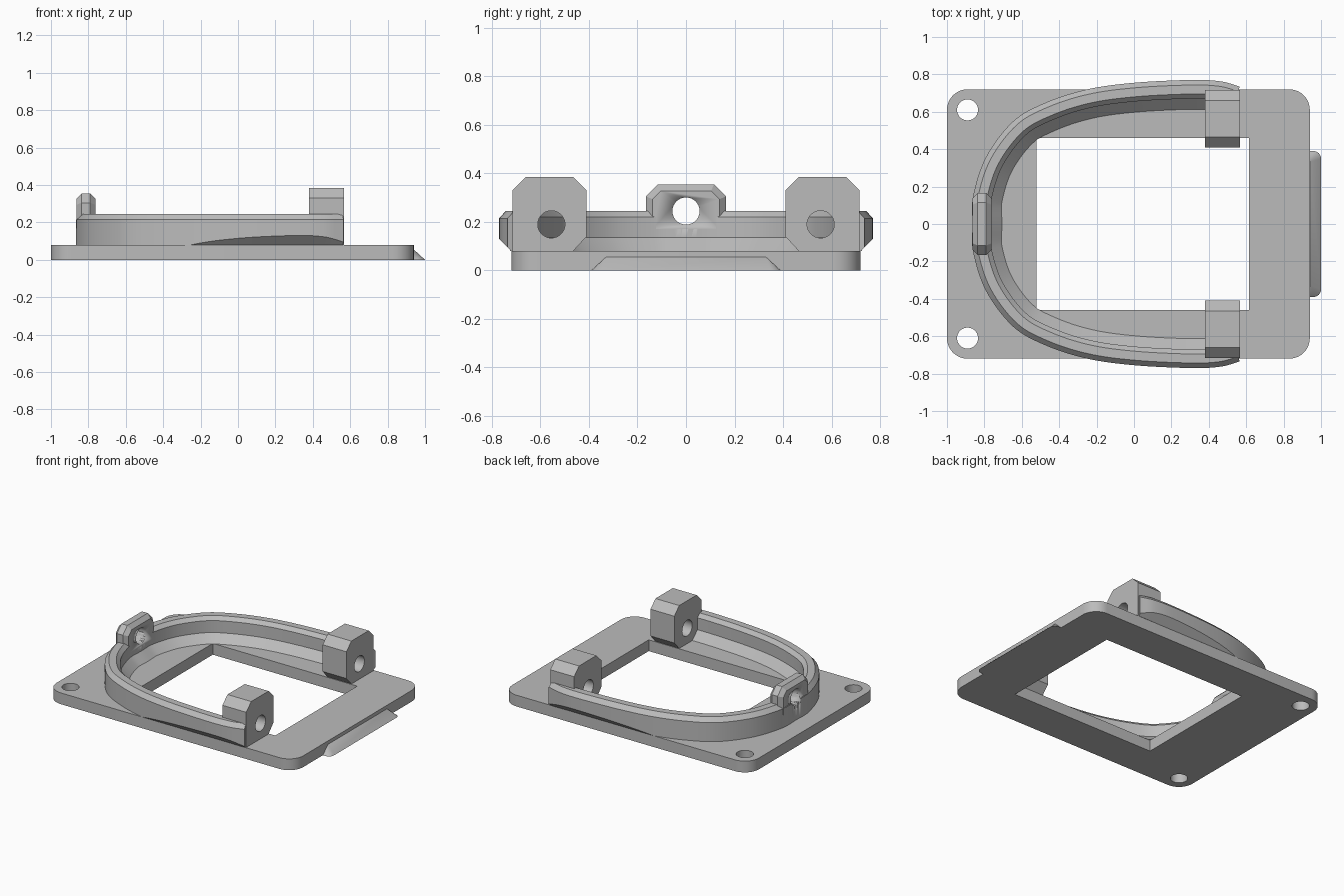
import bpy, bmesh, math
from mathutils import Matrix, Vector

cube = bpy.data.objects.get("Cube")
if cube:
    bpy.data.objects.remove(cube)

grey = bpy.data.materials.new("mid_grey")
grey.use_nodes = True
grey.diffuse_color = (0.5, 0.5, 0.5, 1)
grey.node_tree.nodes["Principled BSDF"].inputs["Base Color"].default_value = (0.5, 0.5, 0.5, 1)

PLATE_TOP, PLATE_EDGE = 0.08, 0.72


def finish(name, bm):
    """Clean the mesh, make the object and shade it with sharp edges kept."""
    bmesh.ops.remove_doubles(bm, verts=bm.verts, dist=0.0005)
    bmesh.ops.recalc_face_normals(bm, faces=bm.faces)
    mesh = bpy.data.meshes.new(name)
    bm.to_mesh(mesh)
    bm.free()
    mesh.materials.append(grey)
    obj = bpy.data.objects.new(name, mesh)
    bpy.context.collection.objects.link(obj)
    select(obj)
    bpy.ops.object.shade_smooth_by_angle(angle=math.radians(30))
    return obj


def select(obj):
    bpy.ops.object.select_all(action='DESELECT')
    obj.select_set(True)
    bpy.context.view_layer.objects.active = obj


def arc(cx, cy, r, start=0, sweep=360, n=40):
    count = n if sweep == 360 else n + 1
    angles = [math.radians(start + sweep * i / n) for i in range(count)]
    return [(cx + r * math.cos(a), cy + r * math.sin(a)) for a in angles]


def prism(name, loops, depth, matrix):
    """Extrude a filled outline; further loops become holes."""
    curve = bpy.data.curves.new(name, 'CURVE')
    curve.dimensions, curve.fill_mode, curve.extrude = '2D', 'BOTH', depth / 2
    for loop in loops:
        spline = curve.splines.new('POLY')
        spline.points.add(len(loop) - 1)
        for p, co in zip(spline.points, loop):
            p.co = (co[0], co[1], 0, 1)
        spline.use_cyclic_u = True
    temp = bpy.data.objects.new(name + "_outline", curve)
    bpy.context.collection.objects.link(temp)
    bpy.context.view_layer.update()
    mesh = bpy.data.meshes.new_from_object(temp)
    bm = bmesh.new()
    bm.from_mesh(mesh)
    bm.transform(matrix)
    bpy.data.objects.remove(temp)
    bpy.data.meshes.remove(mesh)
    bpy.data.curves.remove(curve)
    return finish(name, bm)


def loft(name, rings):
    """Skin closed rings of equal length and cap both ends."""
    bm = bmesh.new()
    rows = [[bm.verts.new(p) for p in ring] for ring in rings]
    n = len(rows[0])
    for a, b in zip(rows, rows[1:]):
        for i in range(n):
            j = (i + 1) % n
            bm.faces.new((a[i], a[j], b[j], b[i]))
    bm.faces.new(rows[0])
    bm.faces.new(rows[-1])
    return finish(name, bm)


# Base plate with rounded corners, window and two screw holes
r = 0.11
corners = [(0.94 - r, 0.72 - r, 0), (-1 + r, 0.72 - r, 90),
           (-1 + r, r - 0.72, 180), (0.94 - r, r - 0.72, 270)]
outline = [p for x, y, a in corners for p in arc(x, y, r, a, 90, 10)]
window = [(-0.52, -0.46), (0.615, -0.46), (0.615, 0.46), (-0.52, 0.46)]
screws = [arc(-0.89, s * 0.61, 0.056) for s in (-1, 1)]
prism("base_plate", [outline, window] + screws, PLATE_TOP,
      Matrix.Translation((0, 0, PLATE_TOP / 2)))

# Sloping lip on the +x edge
bm = bmesh.new()
for s in (-1, 1):
    for x, y in [(0.94, 0.39)] + arc(0.96, 0.35, 0.04, 0, 90, 6):
        bm.verts.new((x, s * y, 0))
    bm.verts.new((0.94, s * 0.33, 0.055))
bmesh.ops.convex_hull(bm, input=bm.verts)
bmesh.ops.dissolve_limit(bm, angle_limit=0.01, verts=bm.verts, edges=bm.edges)
finish("edge_lip", bm)

# Curved rail: half of its outer path, mirrored and smoothed
half = [(-0.863, 0.0), (-0.86, 0.15), (-0.79, 0.36), (-0.645, 0.55), (-0.47, 0.65),
        (-0.25, 0.72), (0, 0.755), (0.3, 0.77), (0.46, 0.763), (0.565, 0.735)]
keys = [Vector((x, -y)) for x, y in reversed(half)] + [Vector(p) for p in half[1:]]
keys = [2 * keys[0] - keys[1]] + keys + [2 * keys[-1] - keys[-2]]
path = []
for a, b, c, d in zip(keys, keys[1:], keys[2:], keys[3:]):
    for i in range(8):
        t = i / 8
        path.append(0.5 * (2 * b + (c - a) * t + (2 * a - 5 * b + 4 * c - d) * t ** 2
                           + (3 * b - a - 3 * c + d) * t ** 3))
path.append(keys[-2])

rings = []
for i, p in enumerate(path):
    t = (path[min(i + 1, len(path) - 1)] - path[max(i - 1, 0)]).normalized()
    inward = Vector((t.y, -t.x))
    # The underside slopes up where the rail overhangs the plate
    over = max(0, abs(p.y) - PLATE_EDGE)
    section = [(over, PLATE_TOP), (0, PLATE_TOP + over), (0, 0.215), (0.027, 0.245),
               (0.075, 0.245), (0.1, 0.22), (0.1, 0.135), (0.157, PLATE_TOP)]
    ring = []
    for offset, z in section:
        q = p + inward * offset
        ring.append((min(q.x, 0.565), q.y, z))
    rings.append(ring)
rail = loft("curved_rail", rings)

# Chamfered lug on the middle of the rail
def lug_ring(x, inset):
    w, z, top = 0.165 - inset, 0.305 - 0.41 * inset, 0.355 - inset
    side = [(w, 0.17), (w, z), (0.115 - 0.41 * inset, top)]
    return [(x, y, h) for y, h in side] + [(x, -y, h) for y, h in reversed(side)]


c = 0.027
lug = loft("rail_lug", [lug_ring(-0.863, c), lug_ring(-0.863 + c, 0),
                        lug_ring(-0.763 - c, 0), lug_ring(-0.763, c)])

# Pin hole through lug and rail
along_x = Matrix(((0, 0, 1, 0), (1, 0, 0, 0), (0, 1, 0, 0), (0, 0, 0, 1)))
cutter = prism("pin_cutter", [arc(0, 0.245, 0.056)], 0.5,
               Matrix.Translation((-0.8, 0, 0)) @ along_x)
cutter.hide_render = True
for obj in (rail, lug):
    select(obj)
    cut = obj.modifiers.new("pin_hole", 'BOOLEAN')
    cut.operation, cut.solver, cut.object = 'DIFFERENCE', 'EXACT', cutter
    bpy.ops.object.modifier_apply(modifier=cut.name)
bpy.data.objects.remove(cutter)

# Pivot blocks at the rail ends, each with a through hole
block = [(0.465, 0.08), (0.41, 0.14), (0.41, 0.33), (0.465, 0.385),
         (0.66, 0.385), (0.716, 0.33), (0.716, 0.08)]
for s, side in ((-1, "front"), (1, "back")):
    loops = [[(s * y, z) for y, z in block], arc(s * 0.555, 0.19, 0.056)]
    prism(side + "_pivot_block", loops, 0.187,
          Matrix.Translation((0.4725, 0, 0)) @ along_x)
